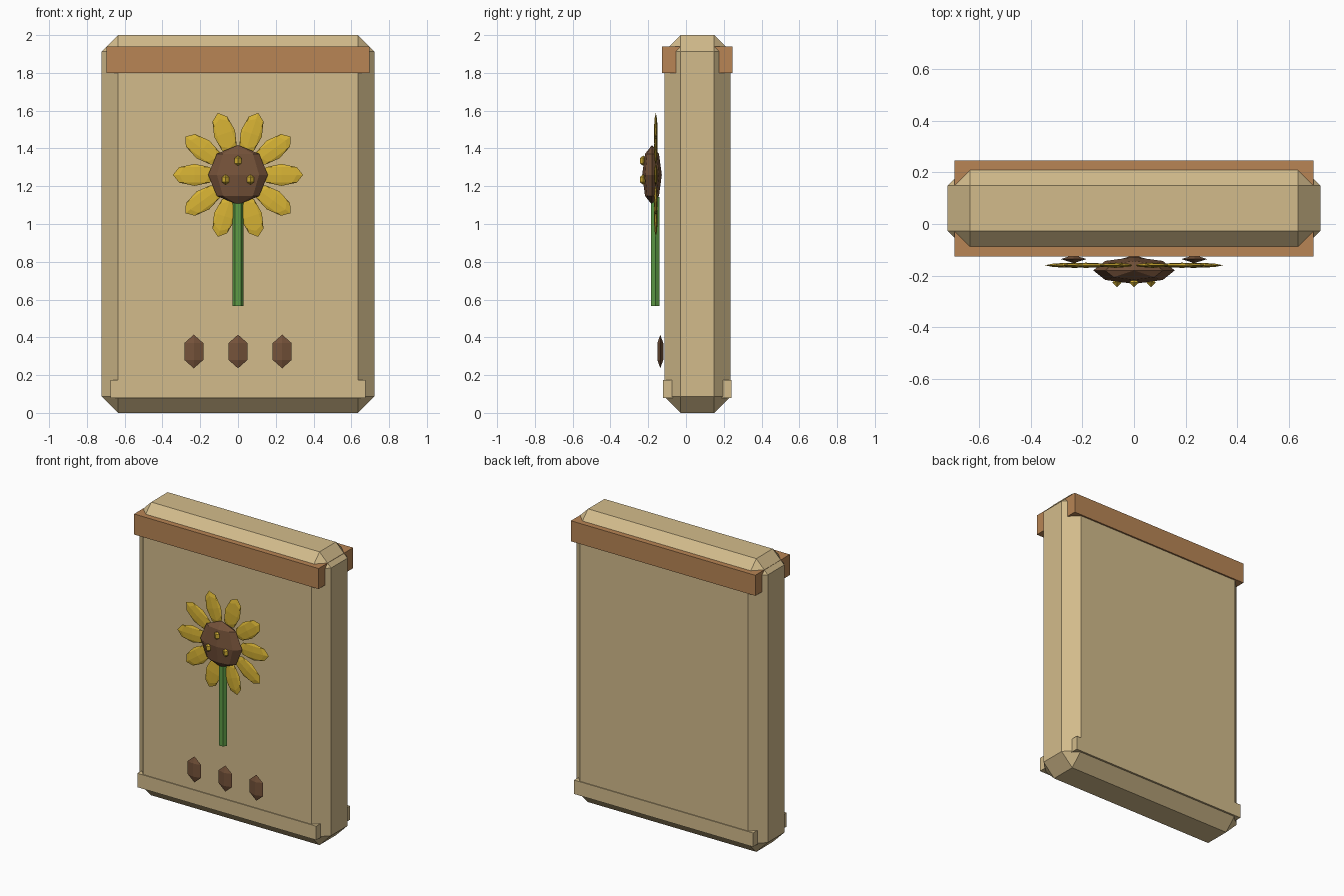
import bpy
import math
from mathutils import Matrix, Vector

cube = bpy.data.objects.get("Cube")
if cube:
    bpy.data.objects.remove(cube, do_unlink=True)


def material(name, rgb):
    m = bpy.data.materials.new(name)
    m.use_nodes = True
    m.diffuse_color = (*rgb, 1)
    m.node_tree.nodes["Principled BSDF"].inputs["Base Color"].default_value = (*rgb, 1)
    return m


TAN = material("tan cloth", (0.65, 0.50, 0.26))
LEATHER = material("leather brown", (0.48, 0.235, 0.09))
GREEN = material("stem green", (0.11, 0.33, 0.06))
YELLOW = material("petal yellow", (0.68, 0.45, 0.035))
BROWN = material("seed brown", (0.178, 0.085, 0.042))


def finish(name, mat, loc, scale, spin=0.0):
    """Name, size and place the new primitive; spin turns it about the y axis."""
    ob = bpy.context.object
    ob.name = name
    size = Matrix.Diagonal((*scale, 1))
    ob.data.transform(Matrix.Rotation(spin, 4, "Y") @ size)
    ob.location = loc
    ob.data.materials.append(mat)
    return ob


def box(name, mat, half_x, y0, y1, z0, z1):
    bpy.ops.mesh.primitive_cube_add(size=2)
    return finish(name, mat, (0, (y0 + y1) / 2, (z0 + z1) / 2),
                  (half_x, (y1 - y0) / 2, (z1 - z0) / 2))


def ball(name, mat, loc, scale, spin=0.0):
    bpy.ops.mesh.primitive_uv_sphere_add(segments=8, ring_count=4, radius=1)
    return finish(name, mat, loc, scale, spin)


def gem(name, mat, loc, scale):
    bpy.ops.mesh.primitive_uv_sphere_add(segments=4, ring_count=2, radius=1)
    return finish(name, mat, loc, scale)


# Chamfered slab with a top strap and a bottom band
body = box("body", TAN, 0.722, -0.115, 0.236, 0, 2)
bevel = body.modifiers.new("chamfer", "BEVEL")
bevel.width = 0.087
bevel.segments = 1
box("top_strap", LEATHER, 0.696, -0.126, 0.247, 1.80, 1.94)
box("bottom_band", TAN, 0.675, -0.121, 0.242, 0.08, 0.175)

# Flower: stem, ring of petals, domed centre
FLOWER_Z = 1.26
bpy.ops.mesh.primitive_cylinder_add(vertices=6, radius=1, depth=2,
                                    rotation=(0, 0, 0))
stem = finish("stem", GREEN, (0, -0.162, 0.854), (1, 1, 1))
stem.data.transform(Matrix.Diagonal((0.03, 0.026, 0.288, 1))
                    @ Matrix.Rotation(math.radians(30), 4, "Z"))

PETALS = 10
for i in range(PETALS):
    a = math.tau * i / PETALS
    direction = Vector((math.cos(a), 0, math.sin(a)))
    ball(f"petal_{i + 1}", YELLOW, Vector((0, -0.16, FLOWER_Z)) + direction * 0.23,
         (0.115, 0.01, 0.058), -a)

ball("flower_centre", BROWN, (0, -0.18, FLOWER_Z), (0.158, 0.052, 0.158))

# Small seeds on the flower centre
for i, (x, z) in enumerate([(0, 0.075), (-0.066, -0.025), (0.066, -0.025)]):
    gem(f"seed_{i + 1}", YELLOW, (x, -0.227, FLOWER_Z + z), (0.022, 0.02, 0.027))

# Row of diamond studs near the bottom
for i in range(3):
    gem(f"diamond_{i + 1}", BROWN, ((i - 1) * 0.234, -0.136, 0.325),
        (0.058, 0.018, 0.089))
